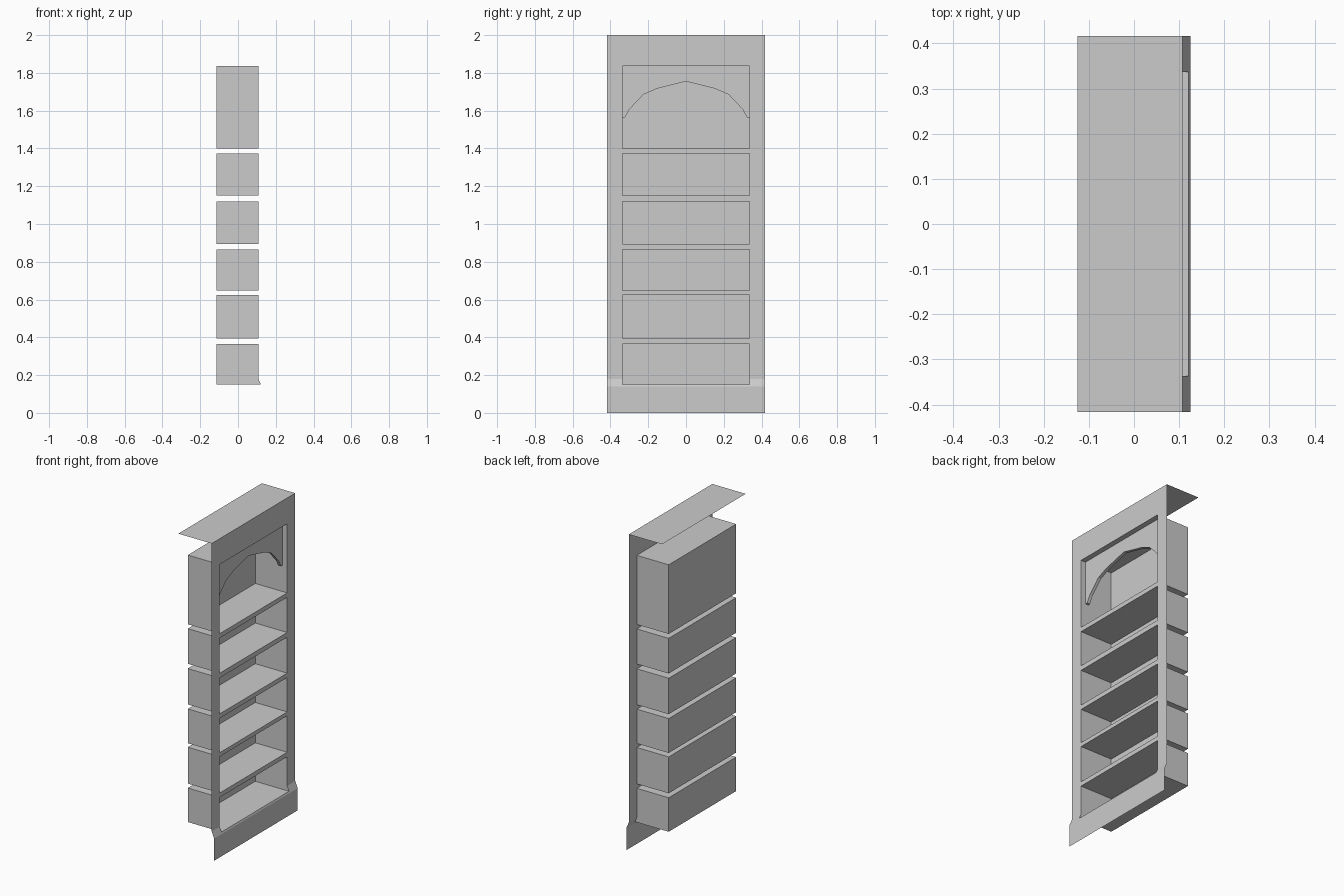
import bpy, bmesh

if "Cube" in bpy.data.objects:
    bpy.data.objects.remove(bpy.data.objects["Cube"])

HALF_W, OPEN_W = 0.417, 0.337        # half widths of the surround and of the openings
BACK, FRONT, TOE = -0.115, 0.108, 0.125
KNEE_TOP, KNEE_LOW = 0.18, 0.14      # sloped top of the skirting
ROWS = [(0.15, 0.365), (0.393, 0.623), (0.648, 0.865),
        (0.893, 1.12), (1.15, 1.372), (1.4, 1.837)]


def front_x(z):
    t = (KNEE_TOP - z) / (KNEE_TOP - KNEE_LOW)
    return FRONT + (TOE - FRONT) * min(1, max(0, t))


def make(name, faces):
    bm = bmesh.new()
    for pts in faces:
        bm.faces.new([bm.verts.new(p) for p in pts])
    bmesh.ops.remove_doubles(bm, verts=bm.verts, dist=1e-5)
    me = bpy.data.meshes.new(name)
    bm.to_mesh(me)
    bm.free()
    ob = bpy.data.objects.new(name, me)
    bpy.context.collection.objects.link(ob)
    return ob


# Front surround: a grid of panels with the compartment openings left out
ys = [-HALF_W, -OPEN_W, OPEN_W, HALF_W]
zs = sorted([0, KNEE_LOW, KNEE_TOP, 2.0] + [z for r in ROWS for z in r])
faces = []
for z0, z1 in zip(zs, zs[1:]):
    is_open = any(a < (z0 + z1) / 2 < b for a, b in ROWS)
    for i in range(3):
        if i == 1 and is_open:
            continue
        y0, y1 = ys[i], ys[i + 1]
        faces.append([(front_x(z0), y0, z0), (front_x(z0), y1, z0),
                      (front_x(z1), y1, z1), (front_x(z1), y0, z1)])
make("front_surround", faces)

# Top board
make("top_board", [[(-0.125, -HALF_W, 2), (FRONT, -HALF_W, 2),
                    (FRONT, HALF_W, 2), (-0.125, HALF_W, 2)]])

# Compartments: open boxes whose faces look inward
for n, (lo, hi) in enumerate(ROWS):
    w = OPEN_W
    rim = [(front_x(lo), lo)]
    if lo < KNEE_TOP:
        rim.append((FRONT, KNEE_TOP))
    rim.append((FRONT, hi))
    profile = [(BACK, lo)] + rim + [(BACK, hi)]
    make(f"compartment_{n + 1}", [
        [(x, w, z) for x, z in profile],
        [(x, -w, z) for x, z in reversed(profile)][::1],
        [(BACK, -w, lo), (BACK, w, lo), (BACK, w, hi), (BACK, -w, hi)],
        [(BACK, -w, lo), (front_x(lo), -w, lo), (front_x(lo), w, lo), (BACK, w, lo)],
        [(BACK, -w, hi), (BACK, w, hi), (FRONT, w, hi), (FRONT, -w, hi)],
    ])

# Arched valance set back inside the top compartment
half = [(OPEN_W, 1.565), (0.322, 1.565), (0.3, 1.607), (0.226, 1.685), (0.155, 1.716)]
curve = half + [(0, 1.755)] + [(-y, z) for y, z in reversed(half)]
top, x_face, x_rear = ROWS[-1][1], 0.075, 0.055
faces = []
for (y0, z0), (y1, z1) in zip(curve, curve[1:]):
    faces.append([(x_face, y1, z1), (x_face, y0, z0), (x_face, y0, top), (x_face, y1, top)])
    faces.append([(x_face, y0, z0), (x_face, y1, z1), (x_rear, y1, z1), (x_rear, y0, z0)])
make("arch_valance", faces)
